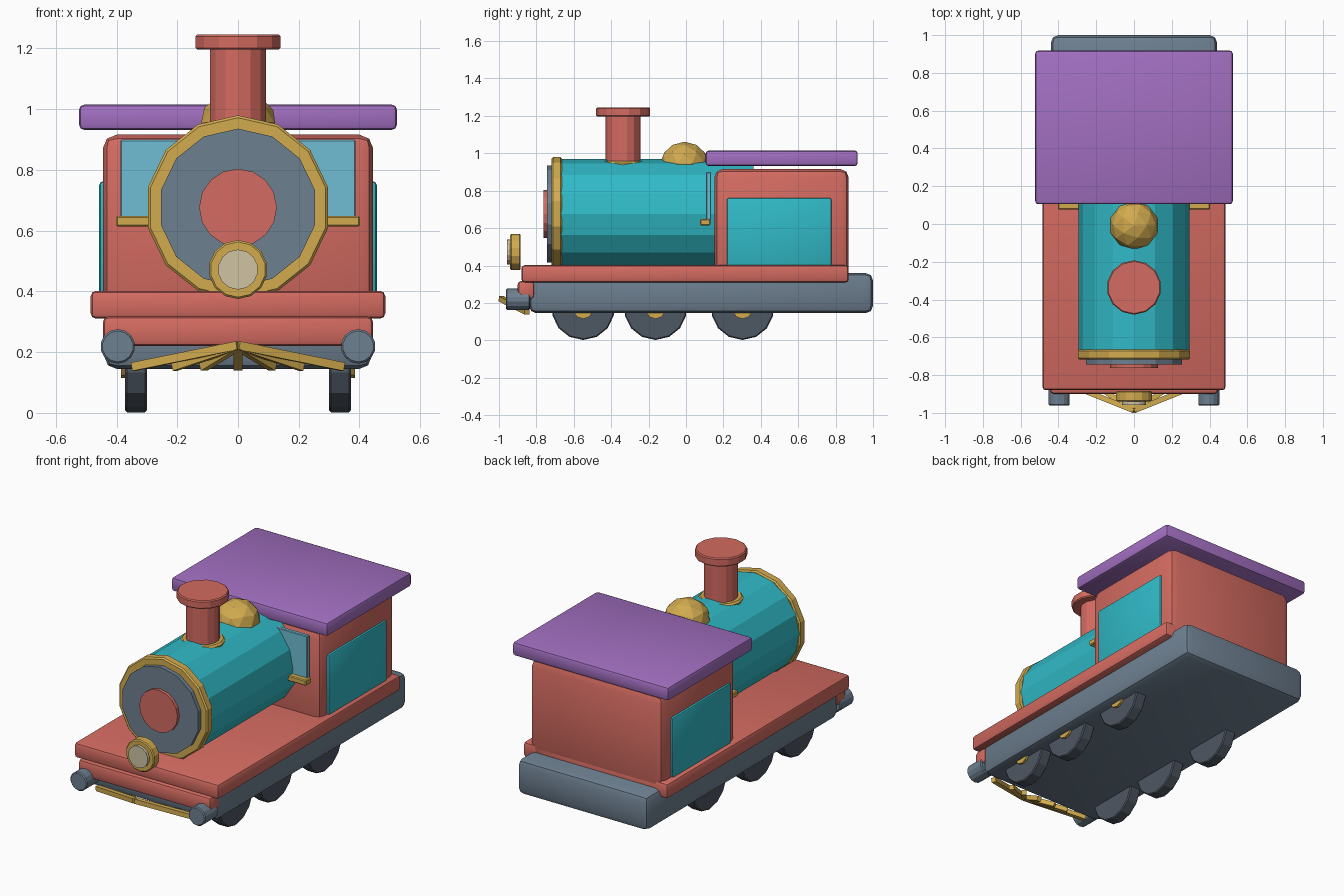
import bpy, bmesh, math
from mathutils import Matrix, Vector

if "Cube" in bpy.data.objects:
    bpy.data.objects.remove(bpy.data.objects["Cube"])


def material(name, rgb):
    lin = [c / 12.92 if c <= 0.04045 else ((c + 0.055) / 1.055) ** 2.4 for c in rgb]
    m = bpy.data.materials.new(name)
    m.diffuse_color = (*lin, 1)
    m.use_nodes = True
    m.node_tree.nodes["Principled BSDF"].inputs["Base Color"].default_value = m.diffuse_color
    return m


RED = material("coral red", (0.83, 0.42, 0.38))
TEAL = material("teal", (0.19, 0.73, 0.78))
PURPLE = material("purple", (0.635, 0.435, 0.755))
GOLD = material("gold", (0.82, 0.67, 0.31))
SLATE = material("slate grey", (0.43, 0.50, 0.565))
DARK = material("dark grey", (0.305, 0.34, 0.385))
CREAM = material("lamp cream", (0.81, 0.765, 0.64))
GLASS = material("window blue", (0.44, 0.74, 0.83))


def finish(bm, name, mat, smooth=False):
    bmesh.ops.recalc_face_normals(bm, faces=bm.faces)
    me = bpy.data.meshes.new(name)
    bm.to_mesh(me)
    bm.free()
    me.materials.append(mat)
    ob = bpy.data.objects.new(name, me)
    bpy.context.collection.objects.link(ob)
    if smooth:
        bpy.ops.object.select_all(action='DESELECT')
        ob.select_set(True)
        bpy.context.view_layer.objects.active = ob
        bpy.ops.object.shade_smooth_by_angle(angle=math.radians(35))
    return ob


def box(name, mat, x, y, z, bevel=0.0, segments=2):
    """Box from (min, max) ranges, with rounded edges."""
    bm = bmesh.new()
    size = [b - a for a, b in (x, y, z)]
    mid = [(a + b) / 2 for a, b in (x, y, z)]
    bmesh.ops.create_cube(bm, size=1, matrix=Matrix.Translation(mid) @ Matrix.Diagonal((*size, 1)))
    if bevel:
        bmesh.ops.bevel(bm, geom=bm.edges[:], offset=bevel, segments=segments,
                        profile=0.5, affect='EDGES')
    return finish(bm, name, mat, bool(bevel))


AXES = {
    'X': Matrix.Rotation(math.pi / 2, 4, 'Y') @ Matrix.Rotation(math.pi / 2, 4, 'Z'),
    'Y': Matrix.Rotation(math.pi / 2, 4, 'X'),
    'Z': Matrix.Identity(4),
}


def cylinder(name, mat, axis, center, radius, start, end, sides, bevel=0.0):
    """Prism along an axis; start and end are coordinates on that axis."""
    loc = Vector(center)
    loc['XYZ'.index(axis)] = (start + end) / 2
    bm = bmesh.new()
    bmesh.ops.create_cone(bm, cap_ends=True, segments=sides, radius1=radius, radius2=radius,
                          depth=end - start, matrix=Matrix.Translation(loc) @ AXES[axis])
    if bevel:
        rims = [e for e in bm.edges if any(len(f.verts) > 4 for f in e.link_faces)]
        bmesh.ops.bevel(bm, geom=rims, offset=bevel, segments=1, affect='EDGES')
    return finish(bm, name, mat)


def bar(name, mat, a, b, thick):
    """Square bar between two points."""
    a, b = Vector(a), Vector(b)
    d = b - a
    rot = d.to_track_quat('Y', 'Z').to_matrix().to_4x4()
    bm = bmesh.new()
    bmesh.ops.create_cube(bm, size=1, matrix=Matrix.Translation((a + b) / 2) @ rot
                          @ Matrix.Diagonal((thick, d.length, thick, 1)))
    return finish(bm, name, mat)


# Chassis, running board and front beam
box("chassis", SLATE, (-0.44, 0.44), (-0.84, 1.0), (0.145, 0.36), 0.04)
box("running_board", RED, (-0.485, 0.485), (-0.88, 0.87), (0.31, 0.402), 0.018)
box("front_beam", RED, (-0.445, 0.445), (-0.90, -0.81), (0.22, 0.318), 0.02)

# Cab with side panels, front window, sill and roof
box("cab", RED, (-0.445, 0.445), (0.152, 0.87), (0.30, 0.916), 0.045)
for s, side in ((-1, "left"), (1, "right")):
    box(f"cab_panel_{side}", TEAL, sorted((s * 0.42, s * 0.457)), (0.218, 0.778), (0.39, 0.762), 0.012)
box("front_window", GLASS, (-0.387, 0.387), (0.108, 0.134), (0.64, 0.90), 0.004, 1)
box("window_sill", GOLD, (-0.402, 0.402), (0.076, 0.13), (0.614, 0.648), 0.005, 1)
box("roof", PURPLE, (-0.523, 0.523), (0.105, 0.918), (0.932, 1.015), 0.016)

# Boiler and its front
AXIS = (0, 0, 0.676)
cylinder("boiler", TEAL, 'Y', AXIS, 0.293, -0.68, 0.36, 16)
cylinder("boiler_ring", GOLD, 'Y', AXIS, 0.304, -0.718, -0.664, 14, 0.008)
cylinder("smokebox_door", SLATE, 'Y', AXIS, 0.26, -0.743, -0.70, 14)
cylinder("door_disc", RED, 'Y', AXIS, 0.128, -0.762, -0.73, 16)

# Chimney and dome
STACK = (0, -0.336, 0)
cylinder("chimney_base", GOLD, 'Z', STACK, 0.125, 0.925, 0.958, 12, 0.01)
cylinder("chimney", RED, 'Z', STACK, 0.094, 0.90, 1.21, 14)
cylinder("chimney_cap", RED, 'Z', STACK, 0.144, 1.196, 1.246, 14, 0.006)
bm = bmesh.new()
bmesh.ops.create_icosphere(bm, subdivisions=2, radius=0.13,
                           matrix=Matrix.Translation((0, -0.008, 0.945)) @ Matrix.Diagonal((1, 1, 0.9, 1)))
finish(bm, "dome", GOLD)

# Headlamp
LAMP = (0, 0, 0.472)
cylinder("lamp_ring", GOLD, 'Y', LAMP, 0.097, -0.94, -0.884, 14, 0.006)
cylinder("lamp_glass", CREAM, 'Y', LAMP, 0.066, -0.957, -0.92, 14)

# Wheels, hubs and buffers on both sides
for s, side in ((-1, "left"), (1, "right")):
    for i, y in enumerate((-0.55, -0.163, 0.302), 1):
        c = (0, y, 0.17)
        cylinder(f"wheel_{side}_{i}", DARK, 'X', c, 0.168, *sorted((s * 0.30, s * 0.372)), 14, 0.006)
        cylinder(f"wheel_hub_{side}_{i}", GOLD, 'X', c, 0.055, *sorted((s * 0.35, s * 0.386)), 10)
    cylinder(f"buffer_{side}", SLATE, 'Y', (s * 0.396, 0, 0.219), 0.057, -0.962, -0.834, 14, 0.006)

# Track-clearing bars fanning out from a central tip
for i, x in enumerate((-0.345, -0.21, -0.115, 0, 0.115, 0.21, 0.345), 1):
    bar(f"guard_bar_{i}", GOLD, (0, -0.988, 0.222), (x, -0.85, 0.152), 0.028)
